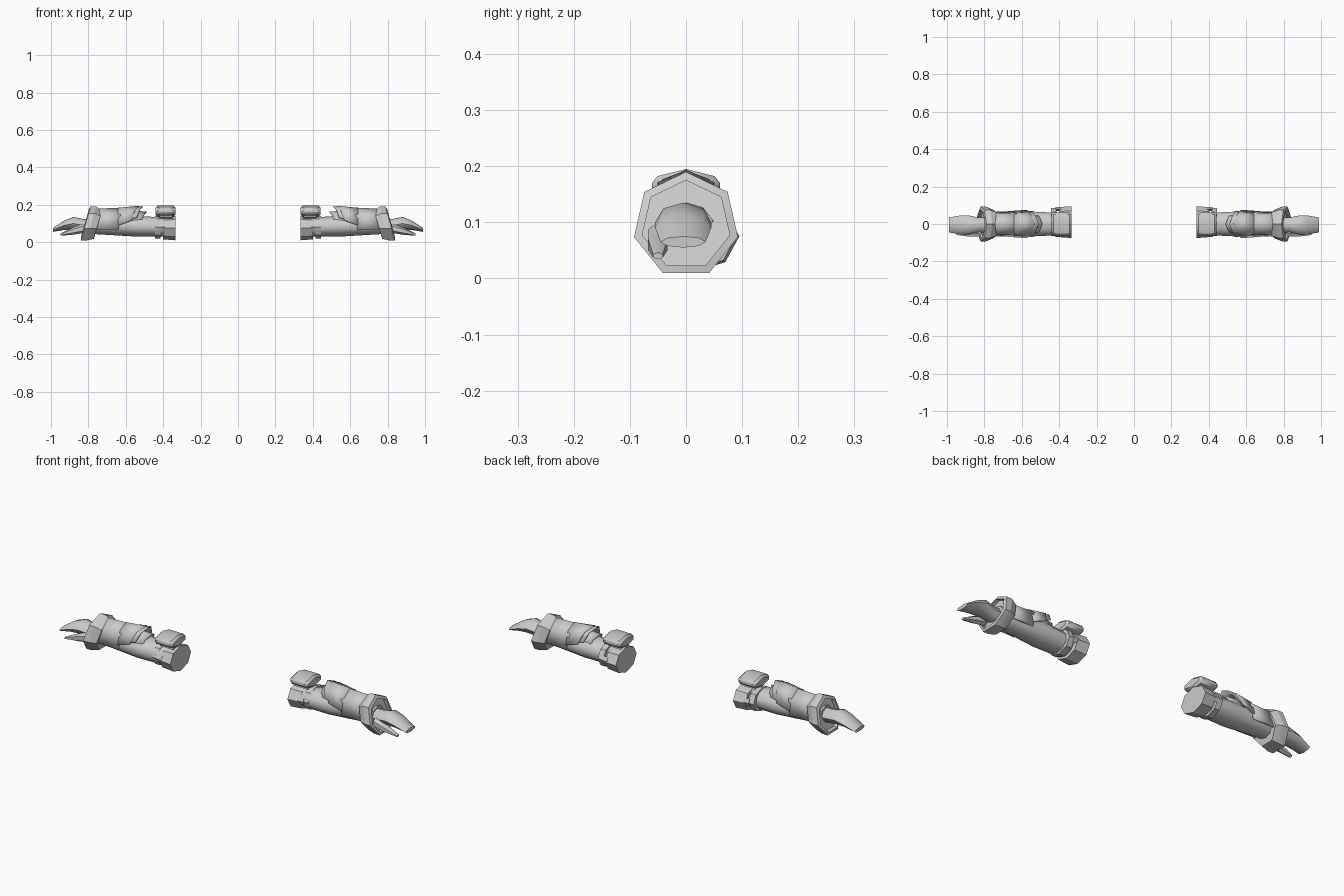
import bpy
import bmesh
from math import sin, cos, pi, radians

default_cube = bpy.data.objects.get("Cube")
if default_cube:
    bpy.data.objects.remove(default_cube, do_unlink=True)

shade = .6
grey = bpy.data.materials.new("plain_grey")
grey.use_nodes = True
grey.diffuse_color = (shade, shade, shade, 1)
shader = grey.node_tree.nodes["Principled BSDF"]
shader.inputs["Base Color"].default_value = grey.diffuse_color


def skin(name, rings, closed, sharp_angle):
    """Join matching rings of points into one surface, mirrored to both arms."""
    bm = bmesh.new()
    rows = [[bm.verts.new(point) for point in ring] for ring in rings]
    count = len(rows[0])
    spans = count if closed else count - 1
    for near, far in zip(rows, rows[1:]):
        for i in range(spans):
            j = (i + 1) % count
            bm.faces.new((near[i], near[j], far[j], far[i]))
    if closed:
        bm.faces.new(rows[0])
        bm.faces.new(rows[-1])
    bmesh.ops.recalc_face_normals(bm, faces=bm.faces)
    mesh = bpy.data.meshes.new(name)
    bm.to_mesh(mesh)
    bm.free()
    mesh.materials.append(grey)

    part = bpy.data.objects.new(name, mesh)
    bpy.context.collection.objects.link(part)
    bpy.ops.object.select_all(action='DESELECT')
    part.select_set(True)
    bpy.context.view_layer.objects.active = part
    bpy.ops.object.shade_smooth_by_angle(angle=radians(sharp_angle))
    part.modifiers.new("Both arms", 'MIRROR')
    return part


def tube(name, stations, sides=8, y=0, lean=0, sharp_angle=50):
    """Closed tube along x; each station is x, centre height, half width, half height."""
    rings = []
    for x, z, width, height in stations:
        ring = []
        for i in range(sides):
            # The first corner points straight up
            angle = 2 * pi * i / sides
            rise = height * cos(angle)
            ring.append((x - lean * rise, y - width * sin(angle), z + rise))
        rings.append(ring)
    return skin(name, rings, True, sharp_angle)


def plate(name, start, end, radii, spreads, sweep, thickness):
    """Ridged plate wrapped over the arm, its rear edge swept towards the hand."""
    axis_height, narrowing, corners = .09, .75, (-1, -.5, 0, .5, 1)
    rings = []
    for x, radius, spread, shift in zip((start, end), radii, spreads, (sweep, 0)):
        ring = []
        for corner in corners:
            angle = radians(spread) * corner
            ring.append((x + shift * abs(corner),
                         radius * narrowing * sin(angle),
                         axis_height + radius * cos(angle)))
        rings.append(ring)
    part = skin(name, rings, False, 25)
    solid = part.modifiers.new("Thickness", 'SOLIDIFY')
    solid.thickness = thickness
    solid.offset = 0


# Forearm, fuller near the elbow and narrow at the wrist
tube("forearm", [(.35, .08, .06, .05), (.55, .085, .07, .055),
                 (.8, .09, .05, .045)], sides=10)

# Elbow cuff, strap and the short bars that tie them together
tube("elbow_cuff", [(.335, .075, .085, .065), (.4, .075, .08, .06)],
     y=.01, sharp_angle=30)
tube("elbow_strap", [(.415, .08, .075, .06), (.445, .08, .075, .06)],
     y=.01, sharp_angle=30)
for side, y in (("front", -.06), ("back", .08)):
    tube(side + "_strap_bar", [(x, .08, .01, .02) for x in (.39, .42)], sides=4, y=y)

# Rounded pad on top of the elbow, with its mount
pad = tube("elbow_pad", [(x, .165, .07, .03) for x in (.335, .44)], sides=6)
bevel = pad.modifiers.new("Soft corners", 'BEVEL')
bevel.width = .01
tube("elbow_pad_mount", [(x, .135, .04, .02) for x in (.35, .42)], sides=4)

# Layered gauntlet plates over the upper side of the forearm
plate("gauntlet_plate", .53, .64, (.1, .09), (75, 90), .04, .008)
plate("wrist_plate", .61, .77, (.09, .085), (105, 105), .03, .008)
plate("upper_flap", .51, .6, (.1, .085), (65, 75), .03, .006)
plate("lower_flap", .49, .6, (.07, .08), (85, 100), .03, .006)

# Flared seven-sided wrist cuff with a recessed opening
tube("wrist_cuff", [(.75, .09, .08, .08), (.785, .095, .095, .095),
                    (.815, .095, .095, .095), (.82, .095, .08, .08),
                    (.8, .095, .08, .08)], sides=7, lean=.28, sharp_angle=20)

# Mitten-like hand curving down to the finger tips, and the thumb in front
tube("hand", [(.78, .09, .04, .035), (.83, .09, .04, .035),
              (.88, .1, .05, .035), (.93, .09, .05, .025),
              (.99, .065, .04, .01)], y=-.005)
tube("thumb", [(.82, .075, .02, .025), (.88, .06, .02, .02),
               (.95, .04, .01, .006)], sides=6, y=-.05)
